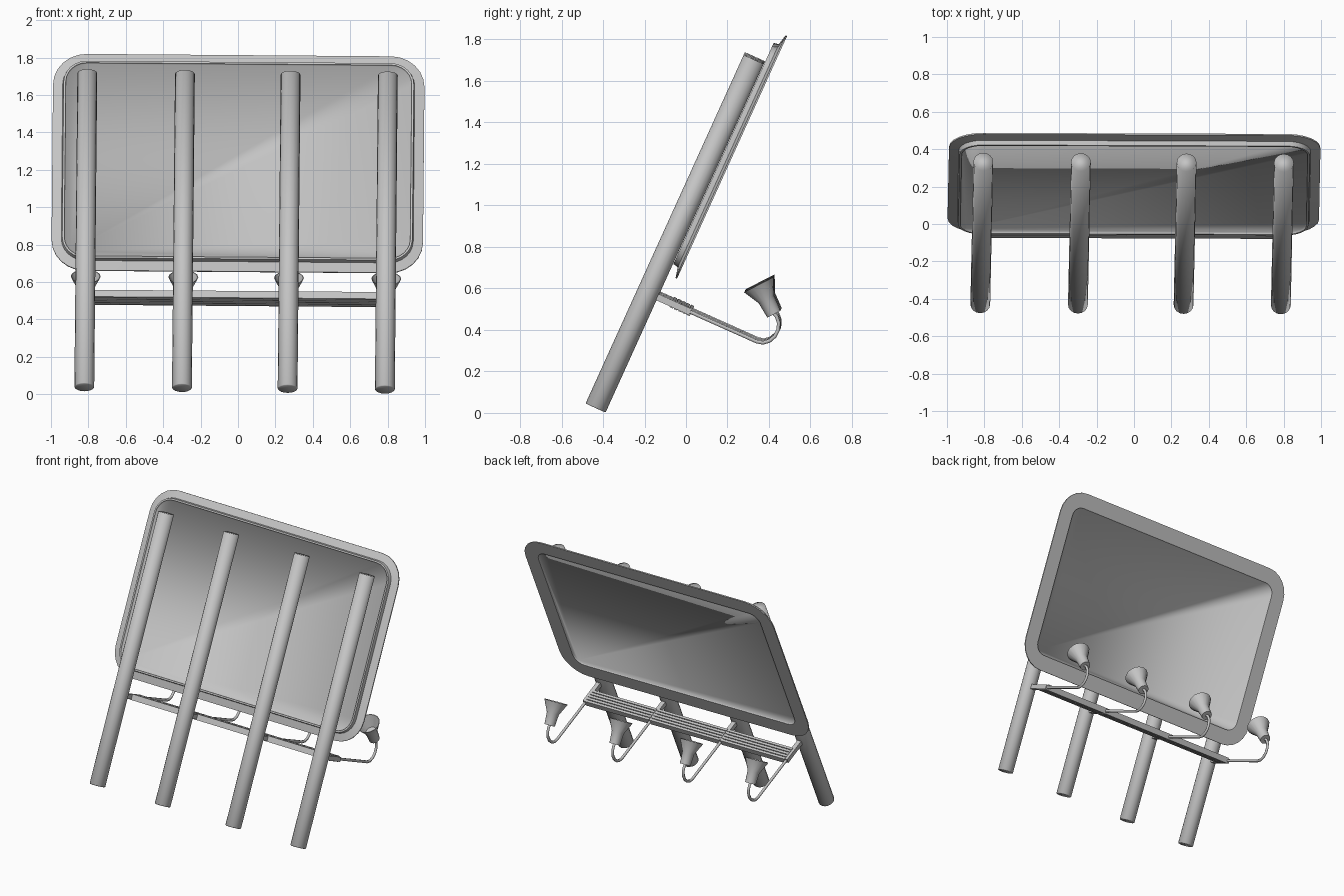
import bpy, bmesh
from math import radians, cos, sin, pi
from mathutils import Matrix, Vector

if "Cube" in bpy.data.objects:
    bpy.data.objects.remove(bpy.data.objects["Cube"])

metal = bpy.data.materials.new("grey_metal")
metal.use_nodes = True
GREY = (0.55, 0.55, 0.55, 1)
metal.diffuse_color = GREY
metal.node_tree.nodes["Principled BSDF"].inputs["Base Color"].default_value = GREY

# Leaning frame: local x across, y out of the back, z up the poles
MID = 1.365
LEAN = (Matrix.Translation((0, -0.433, 0.03)) @ Matrix.Rotation(radians(-24.4), 4, 'X')
        @ Matrix.Translation((0, 0, MID)) @ Matrix.Rotation(radians(0.5), 4, 'Y')
        @ Matrix.Translation((0, 0, -MID)))
POLE_X = (-0.81, -0.288, 0.277, 0.797)
POLE_R = 0.053


def finish(bm, name, smooth_angle=180):
    mesh = bpy.data.meshes.new(name)
    bm.to_mesh(mesh)
    bm.free()
    mesh.materials.append(metal)
    obj = bpy.data.objects.new(name, mesh)
    bpy.context.collection.objects.link(obj)
    obj.matrix_world = LEAN
    bpy.ops.object.select_all(action='DESELECT')
    obj.select_set(True)
    bpy.context.view_layer.objects.active = obj
    bpy.ops.object.shade_smooth_by_angle(angle=radians(smooth_angle))


def stitch(bm, rings):
    for a, b in zip(rings, rings[1:]):
        n = len(a)
        for i in range(n):
            bm.faces.new((a[i], a[(i + 1) % n], b[(i + 1) % n], b[i]))


def pole(name, x, length):
    bm = bmesh.new()
    bmesh.ops.create_cone(bm, cap_ends=True, segments=16, radius1=POLE_R, radius2=POLE_R,
                          depth=length, matrix=Matrix.Translation((x, 0, length / 2)))
    # softened foot
    foot = [e for e in bm.edges if all(v.co.z < 0.01 for v in e.verts)]
    bmesh.ops.bevel(bm, geom=foot, offset=0.004, segments=1, affect='EDGES')
    finish(bm, name)


def box(name, centre, size):
    bm = bmesh.new()
    bmesh.ops.create_cube(bm, size=1, matrix=Matrix.Translation(centre) @ Matrix.Diagonal((*size, 1)))
    finish(bm, name, 40)


def rounded_ring(bm, inset, y):
    half_w, half_h, r = 0.993 - inset, 0.635 - inset, 0.18 - inset
    ring = []
    for quarter, (sx, sz) in enumerate(((1, 1), (-1, 1), (-1, -1), (1, -1))):
        for step in range(7):
            a = (quarter + step / 6) * pi / 2
            ring.append(bm.verts.new((sx * (half_w - r) + r * cos(a), y,
                                      MID + sz * (half_h - r) + r * sin(a))))
    return ring


def panel(name, rim, floor, corner, flip):
    """Shallow tray whose floor fans out from one lower corner."""
    bm = bmesh.new()
    rings = [rounded_ring(bm, *rim), rounded_ring(bm, *floor)]
    stitch(bm, rings)
    start = corner * 7 + 3
    fan = rings[1][start:] + rings[1][:start]
    for a, b in zip(fan[1:], fan[2:]):
        bm.faces.new((fan[0], a, b))
    if flip:
        bmesh.ops.reverse_faces(bm, faces=bm.faces)
    finish(bm, name)


# Board: flanged frame with a shallow panel in the front and in the back
FRAME = ((0.105, 0.1), (0, 0.1), (0, 0.092), (0.052, 0.08), (0.057, 0.055), (0.068, 0.055))
bm = bmesh.new()
stitch(bm, [rounded_ring(bm, inset, y) for inset, y in FRAME])
finish(bm, "board_frame", 40)
panel("front_panel", FRAME[-1], (0.07, 0.068), 2, False)
panel("back_panel", FRAME[0], (0.107, 0.09), 3, True)


def lamp_shade(name, x):
    bm = bmesh.new()
    turn = Vector((0, -0.786, 0.621)).to_track_quat('Z', 'Y').to_matrix().to_4x4()
    place = Matrix.Translation((x, 0.596, 0.767)) @ turn
    # flared outside, then back down the inside
    shade = ((0.036, 0), (0.041, 0.08), (0.08, 0.16), (0.076, 0.16), (0.036, 0.08))
    rings = [[bm.verts.new(place @ Vector((r * cos(i * pi / 8), r * sin(i * pi / 8), h)))
              for i in range(16)] for r, h in shade]
    stitch(bm, rings)
    bm.faces.new(rings[0])
    bm.faces.new(rings[-1])
    bmesh.ops.recalc_face_normals(bm, faces=bm.faces)
    finish(bm, name, 60)


def lamp_arm(name, x):
    path = [(0.2, 0.61), (0.54, 0.612)]
    # hooked end
    for step in range(9):
        a = radians(-90 + step * 25)
        path.append((0.575 + 0.072 * cos(a), 0.693 + 0.081 * sin(a)))
    curve = bpy.data.curves.new(name, 'CURVE')
    curve.dimensions = '3D'
    curve.bevel_depth = 0.01
    curve.bevel_resolution = 1
    curve.use_fill_caps = True
    spline = curve.splines.new('POLY')
    spline.points.add(len(path) - 1)
    for point, (y, z) in zip(spline.points, path):
        point.co = (x, y, z, 1)
    curve.materials.append(metal)
    obj = bpy.data.objects.new(name, curve)
    bpy.context.collection.objects.link(obj)
    obj.matrix_world = LEAN


# Poles, each with a bracket, lamp arm and lamp shade
for i, x in enumerate(POLE_X, 1):
    pole(f"pole_{i}", x, 1.845)
    box(f"walkway_bracket_{i}", (x, 0.13, 0.61), (0.03, 0.19, 0.032))
    lamp_arm(f"lamp_arm_{i}", x)
    lamp_shade(f"lamp_shade_{i}", x)

# Walkway slats in three spans between neighbouring poles
for span, (left, right) in enumerate(zip(POLE_X, POLE_X[1:]), 1):
    for i in range(5):
        box(f"walkway_slat_{span}_{i + 1}", ((left + right) / 2, 0.132 + i * 0.0225, 0.61),
            (right - left - 0.006, 0.017, 0.04))
